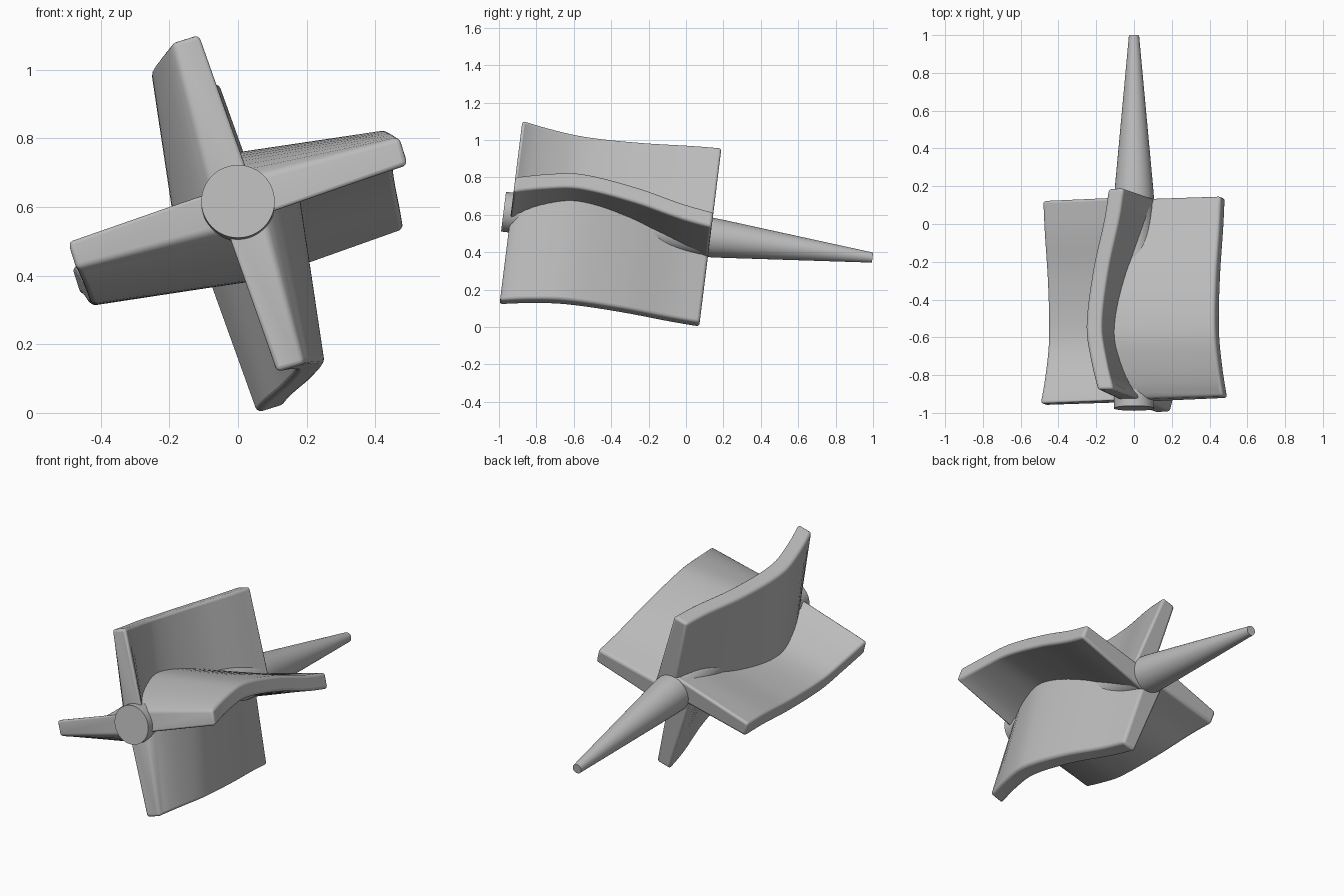
import bpy, bmesh, math
from mathutils import Matrix

if "Cube" in bpy.data.objects:
    bpy.data.objects.remove(bpy.data.objects["Cube"])

grey = bpy.data.materials.new("plain grey")
grey.use_nodes = True
grey.diffuse_color = (0.5, 0.5, 0.5, 1)
grey.node_tree.nodes["Principled BSDF"].inputs["Base Color"].default_value = (0.5, 0.5, 0.5, 1)

# Shaft frame: runs along y, nose pitched up
TILT = Matrix.Translation((0, 0, 0.495)) @ Matrix.Rotation(math.radians(-7.1), 4, "X")
ROLL = math.radians(-17.4)
FRONT, BACK = -0.943, 0.131
# Sideways bow of the blade tip: (fraction of length, offset)
BOW = [(0, 0.0), (0.15, 0.042), (0.32, 0.07), (0.6, 0.035), (0.85, -0.025), (1, -0.05)]


def smooth_curve(points, v):
    """Hermite curve through the points."""
    def slope(i):
        a, b = points[max(i - 1, 0)], points[min(i + 1, len(points) - 1)]
        return (b[1] - a[1]) / (b[0] - a[0])
    i = max(k for k in range(len(points) - 1) if points[k][0] <= v)
    (x0, y0), (x1, y1) = points[i], points[i + 1]
    w = x1 - x0
    s = (v - x0) / w
    return ((2*s**3 - 3*s**2 + 1) * y0 + (s**3 - 2*s**2 + s) * w * slope(i)
            + (3*s**2 - 2*s**3) * y1 + (s**3 - s**2) * w * slope(i + 1))


def finish(bm, name, matrix, angle):
    bmesh.ops.recalc_face_normals(bm, faces=bm.faces)
    mesh = bpy.data.meshes.new(name)
    bm.to_mesh(mesh)
    bm.free()
    mesh.materials.append(grey)
    obj = bpy.data.objects.new(name, mesh)
    bpy.context.collection.objects.link(obj)
    obj.matrix_world = matrix
    bpy.ops.object.select_all(action="DESELECT")
    obj.select_set(True)
    bpy.context.view_layer.objects.active = obj
    bpy.ops.object.shade_smooth_by_angle(angle=math.radians(angle))
    return obj


def loft(bm, rings):
    """Skin a list of closed rings and cap both ends."""
    n = len(rings[0])
    rings = [[bm.verts.new(p) for p in ring] for ring in rings]
    for a, b in zip(rings, rings[1:]):
        for k in range(n):
            bm.faces.new((a[k], a[(k + 1) % n], b[(k + 1) % n], b[k]))
    bm.faces.new(rings[0])
    bm.faces.new(rings[-1])


# Hub: straight barrel then long tapered tail
profile = [(-0.983, 0.107), (0.08, 0.107), (0.15, 0.105), (0.21, 0.1), (1.005, 0.027)]
bm = bmesh.new()
loft(bm, [[(r * math.cos(math.tau * k / 48), y, r * math.sin(math.tau * k / 48))
           for k in range(48)] for y, r in profile])
finish(bm, "hub_and_tail", TILT, 35)

# Four bowed, tapered blades around the hub
STATIONS = 28
for name, turn in (("left_blade", 0), ("bottom_blade", 1), ("right_blade", 2), ("top_blade", 3)):
    bm = bmesh.new()
    rings = []
    for i in range(STATIONS + 1):
        v = i / STATIONS
        y = FRONT + (BACK - FRONT) * v
        tip = smooth_curve(BOW, v)
        root = tip + 0.065 * math.sin(math.pi * v ** 0.6)
        reach = 0.478 + 0.03 * (1 - v) ** 4
        rings.append([(-0.075, y, root - 0.066), (reach, y, tip - 0.043),
                      (reach, y, tip + 0.043), (-0.075, y, root + 0.066)])
    loft(bm, rings)
    blade = finish(bm, name, TILT @ Matrix.Rotation(ROLL + turn * math.pi / 2, 4, "Y"), 60)
    bevel = blade.modifiers.new("rounded edges", "BEVEL")
    bevel.width = 0.015
    bevel.segments = 3
    bevel.limit_method = "ANGLE"
    bevel.angle_limit = math.radians(40)
